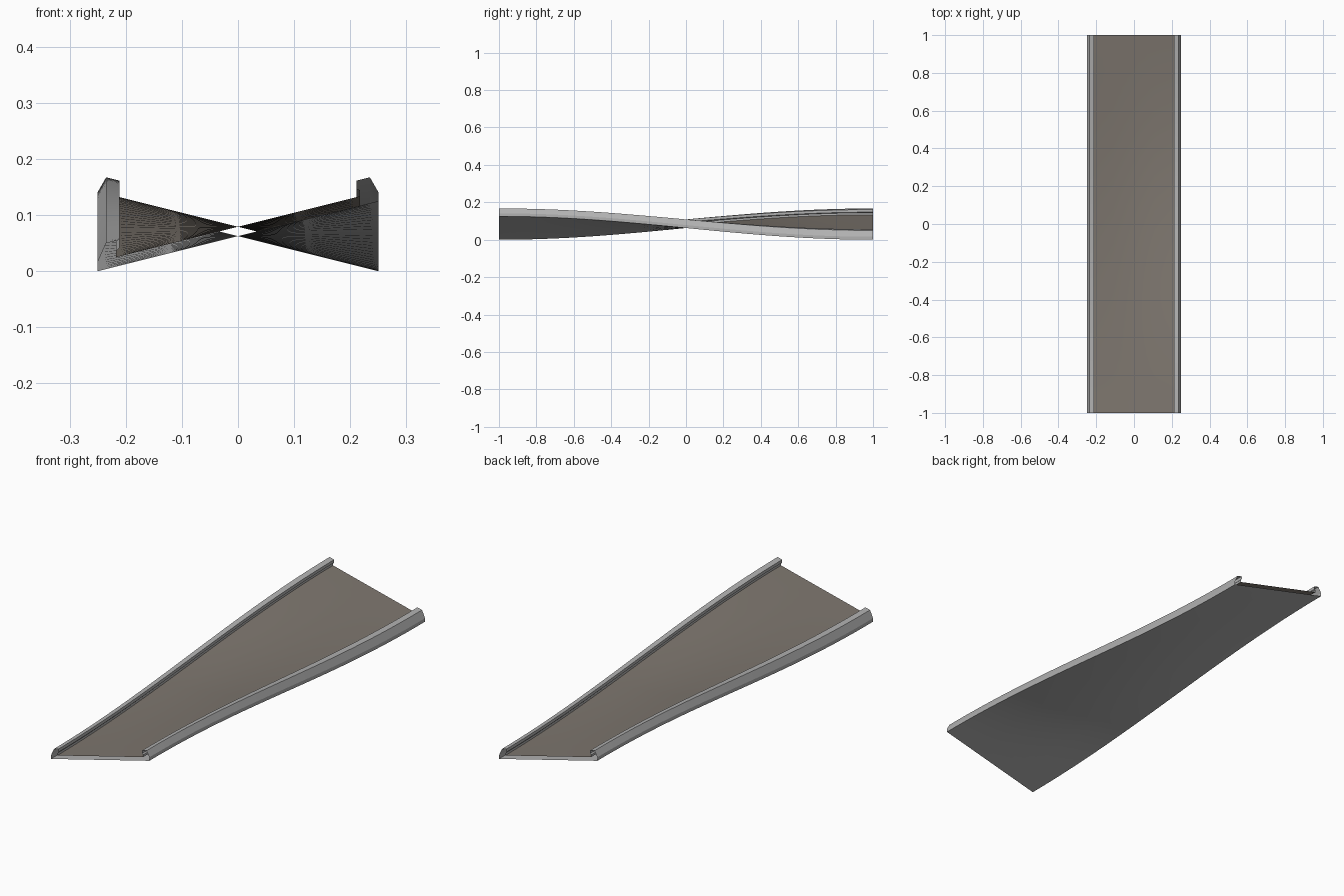
import bpy
import bmesh
import math

if "Cube" in bpy.data.objects:
    bpy.data.objects.remove(bpy.data.objects["Cube"])

HALF = 1.0      # half length along y
STEPS = 32      # segments along the twist
MID = 0.0625    # height of the underside on the centre line
SLOPE = 0.25    # cross slope at both ends


def material(name, rgb):
    m = bpy.data.materials.new(name)
    m.diffuse_color = (*rgb, 1.0)
    m.use_nodes = True
    m.node_tree.nodes["Principled BSDF"].inputs["Base Color"].default_value = m.diffuse_color
    return m


rail_grey = material("rail light grey", (0.445, 0.445, 0.445))
road_grey = material("road warm grey", (0.209, 0.184, 0.159))


def sweep(name, profile, mat):
    """Sweep an open (x, height) profile along y, shearing it from one bank to the other."""
    bm = bmesh.new()
    rows = []
    for i in range(STEPS + 1):
        y = -HALF + 2 * HALF * i / STEPS
        s = -SLOPE * math.sin(math.pi / 2 * y / HALF)
        rows.append([bm.verts.new((x, y, MID + h + s * x)) for x, h in profile])
    for a, b in zip(rows, rows[1:]):
        for k in range(len(profile) - 1):
            bm.faces.new((a[k], b[k], b[k + 1], a[k + 1]))
    me = bpy.data.meshes.new(name)
    bm.to_mesh(me)
    bm.free()
    me.materials.append(mat)
    ob = bpy.data.objects.new(name, me)
    bpy.context.collection.objects.link(ob)
    bpy.ops.object.select_all(action='DESELECT')
    ob.select_set(True)
    bpy.context.view_layer.objects.active = ob
    bpy.ops.object.shade_smooth_by_angle(angle=math.radians(20))
    return ob


# Guard rails: chamfered outside, flat top, small overhang inside
rail = [(0.25, 0.0), (0.25, 0.016), (0.235, 0.046), (0.2115, 0.046),
        (0.2115, 0.032), (0.2175, 0.027), (0.2175, 0.0165)]
sweep("right_rail", rail, rail_grey)
sweep("left_rail", [(-x, h) for x, h in reversed(rail)], rail_grey)

# Road surface and underside (the ends stay open so pieces can connect)
xs = [-1, -0.5, 0, 0.5, 1]
sweep("road_surface", [(-0.2175 * t, 0.0165) for t in xs], road_grey)
sweep("underside", [(0.25 * t, 0.0) for t in xs], rail_grey)
